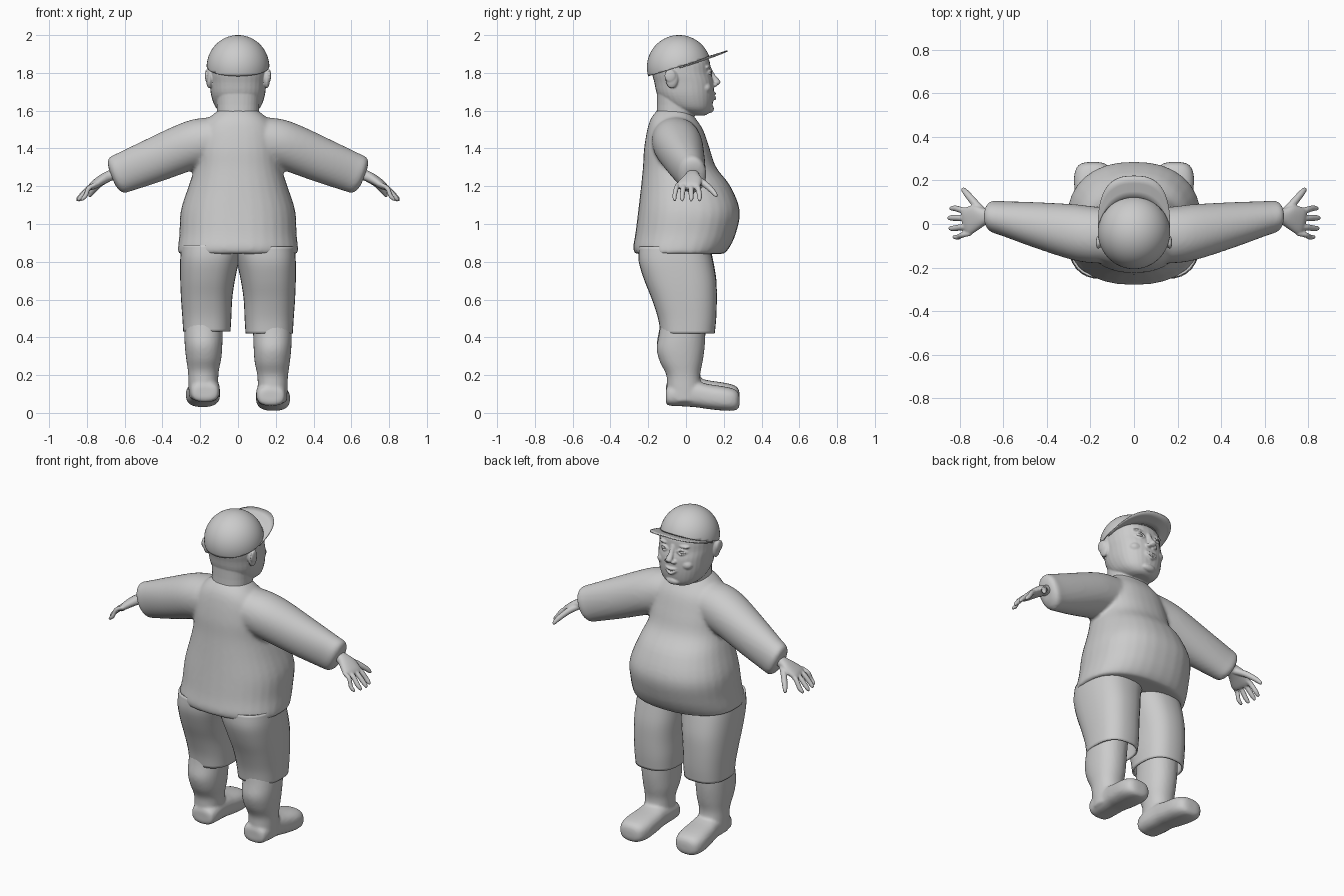
import bpy, bmesh, math
from mathutils import Vector, Matrix

X, Y, Z = Vector((1, 0, 0)), Vector((0, 1, 0)), Vector((0, 0, 1))
BOTH = (1, -1)


def spline(rows, k):
    """Catmull-Rom interpolation through rows of numbers."""
    out, last = [], len(rows) - 1
    for i in range(last):
        a, b, c, d = (rows[max(0, min(last, i + j))] for j in (-1, 0, 1, 2))
        for s in range(k):
            t = s / k
            out.append([q + .5 * t * (r - p + t * (2 * p - 5 * q + 4 * r - w + t * (3 * (q - r) + w - p)))
                        for p, q, r, w in zip(a, b, c, d)])
    return out + [rows[-1]]


def loft(bm, rows, axis=None, sides=(1,), n=2.3, k=4, seg=32, cap=True):
    """Skin superellipse rings; rows are (x, y, z, radius_u, radius_v)."""
    d = axis or (Vector(rows[-1][:3]) - Vector(rows[0][:3])).normalized()
    u = X if abs(d.z) > .99 else d.cross(Z).normalized()
    v = d.cross(u).normalized()
    for side in sides:
        rings = []
        for x, y, z, ru, rv in spline(rows, k):
            ring = []
            for i in range(seg):
                c, s = math.cos(math.tau * i / seg), math.sin(math.tau * i / seg)
                p = Vector((x, y, z)) + u * ru * math.copysign(abs(c) ** (2 / n), c) \
                    + v * rv * math.copysign(abs(s) ** (2 / n), s)
                ring.append(bm.verts.new((p.x * side, p.y, p.z)))
            rings.append(ring)
        for a, b in zip(rings, rings[1:]):
            for i in range(seg):
                j = (i + 1) % seg
                bm.faces.new((a[i], a[j], b[j], b[i]))
        if cap:
            bm.faces.new(rings[0])
            bm.faces.new(rings[-1])


def upright(rows):
    """Rows (z, x0, x1, y0, y1) to loft rows."""
    return [((a + b) / 2, (c + e) / 2, z, (b - a) / 2, (e - c) / 2) for z, a, b, c, e in rows]


def ball(bm, pos, size, sides=BOTH):
    for s in sides:
        m = Matrix.Translation((pos[0] * s, pos[1], pos[2])) @ Matrix.Diagonal((*size, 1))
        bmesh.ops.create_uvsphere(bm, u_segments=24, v_segments=16, radius=1, matrix=m)


def finish(bm, name, voxel=0, relax=3, thick=0):
    bmesh.ops.recalc_face_normals(bm, faces=bm.faces[:])
    for f in bm.faces:
        f.smooth = True
    me = bpy.data.meshes.new(name)
    bm.to_mesh(me)
    bm.free()
    ob = bpy.data.objects.new(name, me)
    bpy.context.collection.objects.link(ob)
    if voxel:
        m = ob.modifiers.new("fuse", 'REMESH')
        m.mode, m.voxel_size, m.use_smooth_shade = 'VOXEL', voxel, True
        m = ob.modifiers.new("relax", 'SMOOTH')
        m.factor, m.iterations = .5, relax
    if thick:
        ob.modifiers.new("thickness", 'SOLIDIFY').thickness = thick
    return ob


# Shirt: big-bellied torso fused with both sleeves
bm = bmesh.new()
torso = [(.842, .318, -.27, .2), (.875, .318, -.28, .23), (.95, .31, -.268, .264), (1.07, .303, -.253, .285),
         (1.2, .262, -.238, .235), (1.3, .23, -.228, .16), (1.4, .22, -.222, .125),
         (1.5, .2, -.205, .09), (1.56, .155, -.185, .05), (1.605, .1, -.15, .02)]
loft(bm, upright([(z, -w, w, a, b) for z, w, a, b in torso]), Z)
loft(bm, [(.08, -.055, 1.45, .125, .125), (.18, -.05, 1.435, .13, .13), (.28, -.037, 1.405, .128, .127),
          (.45, -.005, 1.335, .105, .118), (.6, .025, 1.275, .08, .107), (.64, .033, 1.26, .075, .103),
          (.658, .035, 1.255, .065, .085), (.668, .035, 1.25, .04, .05)],
     Vector((.93, 0, -.37)), BOTH, n=2.1)
finish(bm, "shirt", .011, 6)

# Hands: palm, four fingers and a thumb
bm = bmesh.new()
loft(bm, [(.63, .035, 1.27, .035, .03), (.68, .035, 1.255, .037, .028), (.72, .03, 1.235, .055, .026),
          (.765, .012, 1.205, .065, .021), (.785, .01, 1.19, .055, .012)], None, BOTH)
for y0, y1, tip, r in [(-.042, -.06, .832, .012), (-.008, -.02, .85, .0135),
                       (.026, .028, .855, .0135), (.056, .072, .845, .0135)]:
    loft(bm, [(.75, y0, 1.212, r, r), (.79, (y0 + y1) / 2, 1.19, r * 1.05, r * 1.05),
              (tip - .025, y1, 1.15, r, r), (tip - .006, y1, 1.13, r * .75, r * .75),
              (tip - .001, y1, 1.122, r * .3, r * .3)], None, BOTH, n=2, seg=16)
loft(bm, [(.69, .05, 1.24, .02, .02), (.73, .095, 1.215, .018, .018), (.768, .14, 1.175, .015, .015),
          (.785, .16, 1.15, .01, .01), (.788, .163, 1.145, .004, .004)], None, BOTH, n=2, seg=16)
finish(bm, "hands", .005, 2)

# Shorts: two wide open legs meeting under the shirt
bm = bmesh.new()
loft(bm, upright([(.42, .04, .29, -.135, .152), (.5, .035, .295, -.148, .16), (.6, .03, .302, -.18, .163),
                  (.7, .015, .306, -.22, .16), (.8, -.008, .306, -.25, .143), (.88, -.04, .3, -.25, .125)]),
     Z, BOTH, n=2.5, cap=False)
for v in bm.verts:
    if v.co.x < 0:
        v.co.z += .01
finish(bm, "shorts", thick=.01)

# Lower legs with shoes; the left one stands slightly higher
bm = bmesh.new()
loft(bm, upright([(.06, .105, .26, -.09, .08), (.13, .105, .262, -.1, .082), (.2, .102, .265, -.104, .075),
                  (.27, .088, .275, -.138, .088), (.34, .083, .282, -.155, .098), (.42, .08, .285, -.142, .103),
                  (.52, .075, .28, -.13, .11)]), Z, BOTH, n=2.2)
loft(bm, [(.175, -.107, .09, .045, .03), (.175, -.095, .09, .07, .05), (.176, -.04, .098, .08, .062),
          (.178, .05, .098, .08, .068), (.182, .12, .086, .086, .066), (.186, .2, .076, .09, .064),
          (.188, .25, .07, .08, .058), (.188, .275, .066, .06, .045), (.188, .284, .064, .03, .02)],
     Y, BOTH, n=2.6)
for v in bm.verts:
    if v.co.x < 0:
        v.co.z += .02
finish(bm, "legs_and_shoes", .009, 3)

# Head: neck, skull, ears, nose, brows, cheeks, lids and smiling lips
bm = bmesh.new()
skull = [(1.575, .05, .02, .1), (1.588, .085, -.03, .122), (1.62, .12, -.1, .138), (1.68, .142, -.15, .147),
         (1.75, .15, -.168, .146), (1.8, .154, -.18, .132), (1.87, .15, -.185, .122), (1.93, .11, -.14, .07)]
loft(bm, upright([(z, -w, w, a, b) for z, w, a, b in skull]), Z)
loft(bm, upright([(1.5, -.12, .12, -.17, .02), (1.6, -.112, .112, -.155, .05), (1.72, -.12, .12, -.155, .05)]), Z)
ball(bm, (.152, -.075, 1.77), (.017, .034, .052))
ball(bm, (.165, -.085, 1.785), (.01, .03, .034))
loft(bm, [(0, .122, 1.825, .016, .012), (0, .14, 1.785, .015, .014), (0, .163, 1.752, .02, .018),
          (0, .17, 1.742, .016, .014), (0, .168, 1.735, .006, .006)], None, n=2, seg=16)
ball(bm, (.021, .15, 1.737), (.015, .018, .012))
ball(bm, (.06, .112, 1.83), (.04, .018, .01))
ball(bm, (.075, .105, 1.72), (.04, .03, .03))
ball(bm, (0, .125, 1.61), (.045, .023, .022), (1,))
for dz, bend, r in [(.811, -.008, .006), (.784, .006, .005)]:
    loft(bm, [(.032, .134, 1.797, .003, .003), (.06, .133, 1 + dz, r, r), (.09, .112, 1.797, .003, .003)],
         X, BOTH, n=2, seg=12)
for zc, ze, r in [(1.69, 1.699, .009), (1.663, 1.695, .01)]:
    loft(bm, [(-.056, .128, ze, .004, .003), (-.03, .144, (zc + ze) / 2, r, r * .7), (0, .151, zc, r, r * .8),
              (.03, .144, (zc + ze) / 2, r, r * .7), (.056, .128, ze, .004, .003)], X, n=2, seg=12)
finish(bm, "head", .005, 2)

# Eyes
bm = bmesh.new()
ball(bm, (.061, .118, 1.797), (.022, .016, .012))
finish(bm, "eyes")

# Cap crown: dome trimmed along a plane that rises to the front
slope = .31
rim = Vector((0, -.2, 1.782))
bm = bmesh.new()
bmesh.ops.create_uvsphere(bm, u_segments=48, v_segments=32, radius=1,
                          matrix=Matrix.Translation((0, -.037, 1.83)) @ Matrix.Diagonal((.166, .17, .17, 1)))
bmesh.ops.bisect_plane(bm, geom=bm.verts[:] + bm.edges[:] + bm.faces[:], plane_co=rim,
                       plane_no=(0, -slope, 1), clear_inner=True)
finish(bm, "cap_crown", thick=.006)

# Cap brim: thin curved sheet in the same plane
bm = bmesh.new()
strips = []
for i in range(33):
    t = math.pi * i / 32
    c, s = math.cos(t), math.sin(t)
    outer = (.166 * math.copysign(abs(c) ** .75, c), -.02 + .24 * s ** .75)
    inner = (.155 * c, -.035 + .15 * s)
    row = []
    for f in (0, .33, .67, 1):
        x, y = (inner[j] + (outer[j] - inner[j]) * f for j in (0, 1))
        row.append(bm.verts.new((x, y, rim.z + slope * (y + .2) + .008 - .4 * x * x)))
    strips.append(row)
for a, b in zip(strips, strips[1:]):
    for j in range(3):
        bm.faces.new((a[j], a[j + 1], b[j + 1], b[j]))
finish(bm, "cap_brim", thick=.006)
